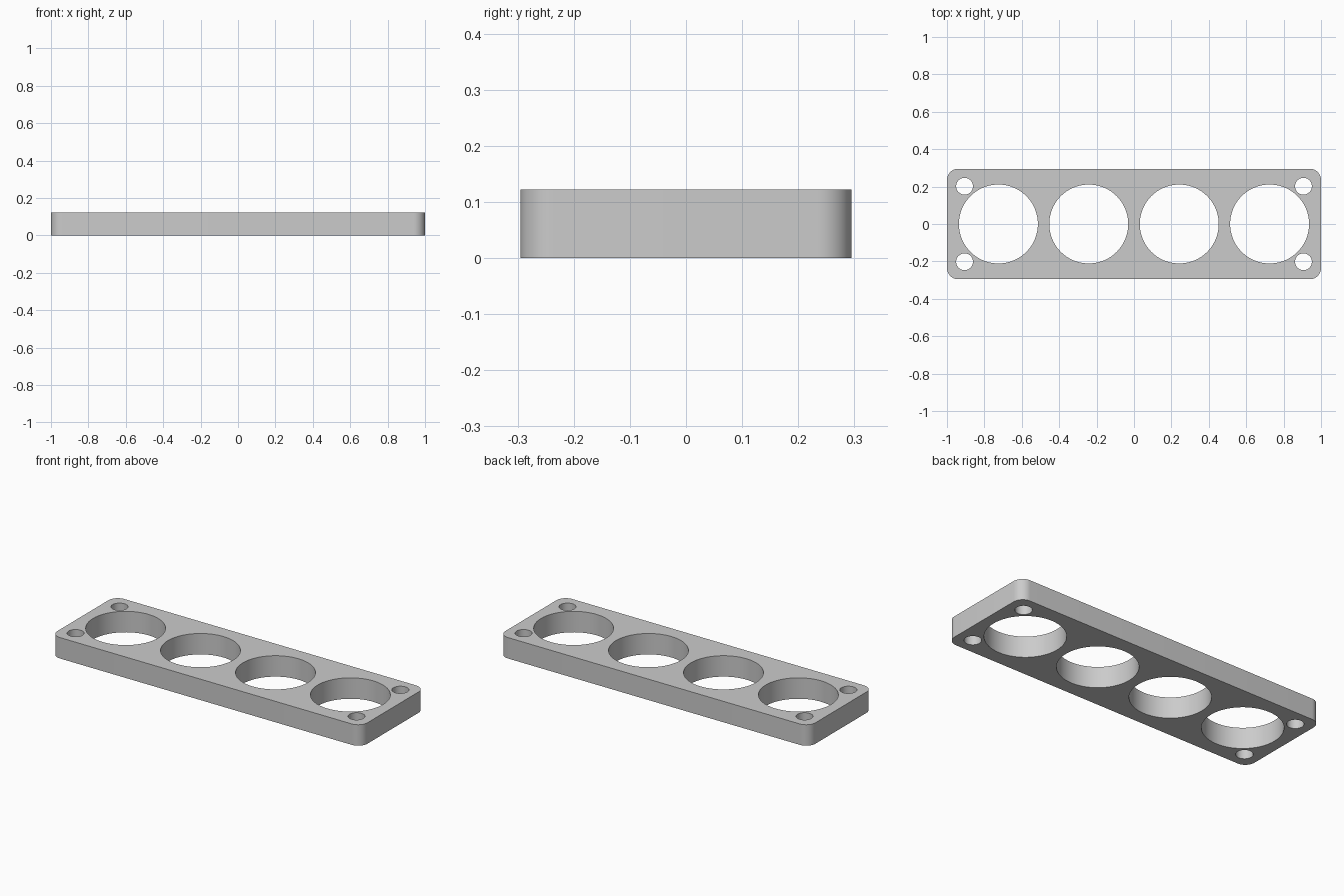
import bpy, bmesh, math

if "Cube" in bpy.data.objects:
    bpy.data.objects.remove(bpy.data.objects["Cube"], do_unlink=True)

HALF_X, HALF_Y, HEIGHT, CORNER = 1.0, 0.295, 0.122, 0.06

grey = bpy.data.materials.new("plain grey")
grey.use_nodes = True
colour = (0.6, 0.6, 0.6, 1)
grey.diffuse_color = colour
grey.node_tree.nodes["Principled BSDF"].inputs["Base Color"].default_value = colour


def prism(name, outline, z0, z1):
    """Upright solid from a counter-clockwise outline."""
    bm = bmesh.new()
    base = bm.faces.new([bm.verts.new((x, y, z0)) for x, y in outline])
    top = bmesh.ops.extrude_face_region(bm, geom=[base])["geom"]
    bmesh.ops.translate(bm, vec=(0, 0, z1 - z0),
                        verts=[v for v in top if isinstance(v, bmesh.types.BMVert)])
    bmesh.ops.recalc_face_normals(bm, faces=bm.faces)
    mesh = bpy.data.meshes.new(name)
    bm.to_mesh(mesh)
    bm.free()
    mesh.materials.append(grey)
    obj = bpy.data.objects.new(name, mesh)
    bpy.context.collection.objects.link(obj)
    return obj


def arc(cx, cy, r, start, sweep, steps):
    return [(cx + r * math.cos(start + sweep * i / steps),
             cy + r * math.sin(start + sweep * i / steps)) for i in range(steps + 1)]


# Rounded plate
outline = []
for quarter, (sx, sy) in enumerate([(1, 1), (-1, 1), (-1, -1), (1, -1)]):
    outline += arc(sx * (HALF_X - CORNER), sy * (HALF_Y - CORNER), CORNER,
                   quarter * math.pi / 2, math.pi / 2, 12)
plate = prism("holder_plate", outline, 0, HEIGHT)

# Four large bores in a row, and a screw hole at each corner
holes = [(x, 0, 0.211, 96) for x in (-0.725, -0.242, 0.242, 0.725)]
holes += [(sx * 0.906, sy * 0.202, 0.045, 48) for sx in (-1, 1) for sy in (-1, 1)]
for x, y, r, sides in holes:
    cutter = prism("hole_cutter", arc(x, y, r, 0, math.tau, sides)[:-1], -0.1, HEIGHT + 0.1)
    cutter.hide_render = True
    cut = plate.modifiers.new("hole", "BOOLEAN")
    cut.operation = "DIFFERENCE"
    cut.solver = "EXACT"
    cut.object = cutter
    bpy.context.view_layer.objects.active = plate
    bpy.ops.object.modifier_apply(modifier=cut.name)
    bpy.data.objects.remove(cutter, do_unlink=True)

# Smooth walls with crisp rims
bpy.ops.object.select_all(action="DESELECT")
plate.select_set(True)
bpy.context.view_layer.objects.active = plate
bpy.ops.object.shade_smooth_by_angle(angle=math.radians(30))
